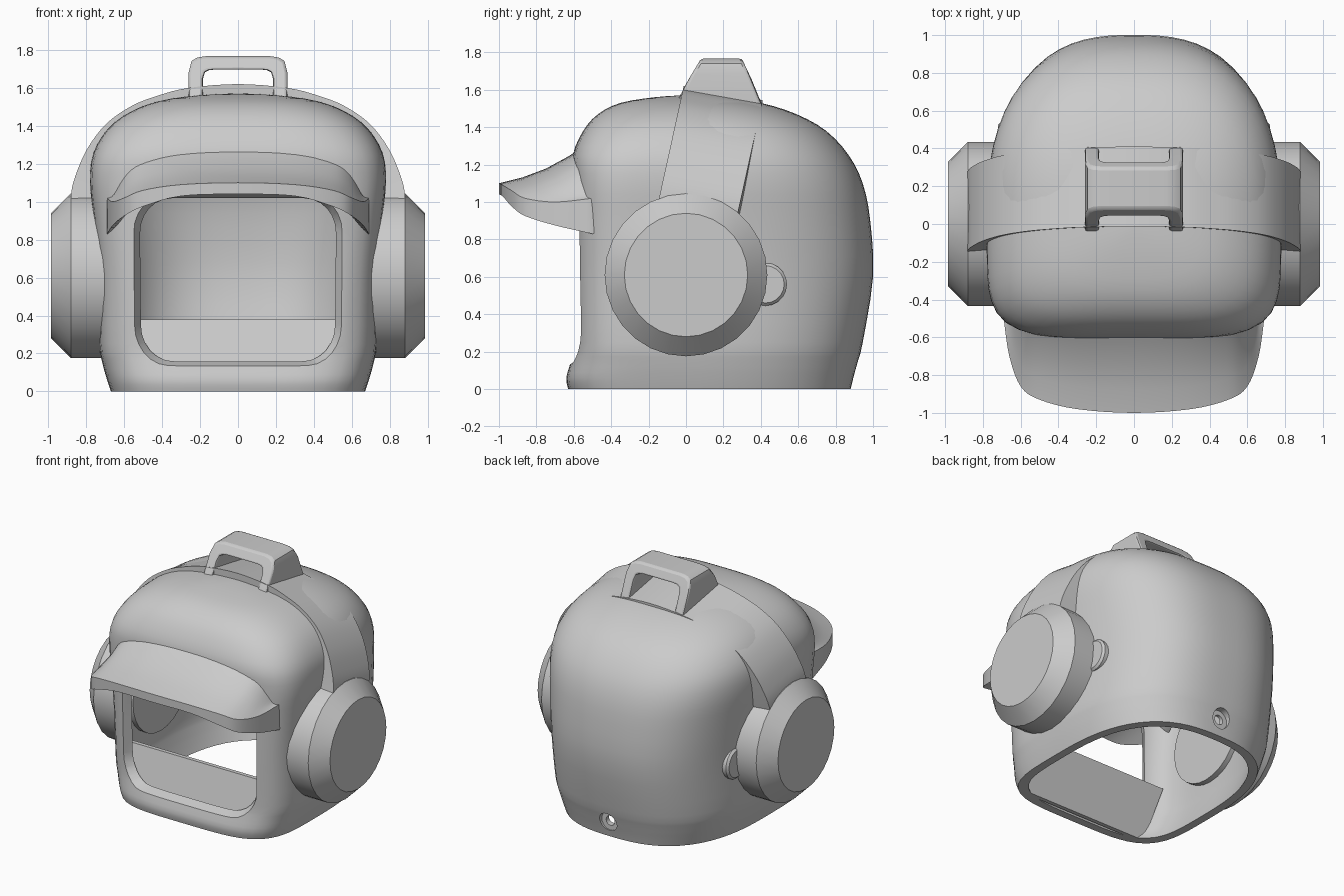
import bpy, bmesh, math

cube = bpy.data.objects.get("Cube")
if cube:
    bpy.data.objects.remove(cube, do_unlink=True)

GREY = (0.6, 0.6, 0.6, 1.0)
mat = bpy.data.materials.new("plain_grey")
mat.use_nodes = True
mat.diffuse_color = GREY
mat.node_tree.nodes["Principled BSDF"].inputs["Base Color"].default_value = GREY


def smooth_rows(rows, steps):
    """Catmull-Rom interpolation through rows of numbers."""
    out = []
    for i in range(len(rows) - 1):
        a, b, c, d = (rows[max(i - 1, 0)], rows[i], rows[i + 1],
                      rows[min(i + 2, len(rows) - 1)])
        for s in range(steps):
            t = s / steps
            out.append([0.5 * (2 * q + (r - p) * t + (2 * p - 5 * q + 4 * r - u) * t ** 2
                               + (3 * q - p - 3 * r + u) * t ** 3)
                        for p, q, r, u in zip(a, b, c, d)])
    return out + [list(rows[-1])]


def loft(name, rings, angle=35):
    """Skin closed rings of points and cap both ends."""
    bm = bmesh.new()
    vs = [[bm.verts.new(p) for p in ring] for ring in rings]
    n = len(vs[0])
    for a, b in zip(vs, vs[1:]):
        for i in range(n):
            bm.faces.new((a[i], a[(i + 1) % n], b[(i + 1) % n], b[i]))
    bm.faces.new(vs[0])
    bm.faces.new(vs[-1])
    bmesh.ops.recalc_face_normals(bm, faces=bm.faces)
    me = bpy.data.meshes.new(name)
    bm.to_mesh(me)
    bm.free()
    me.materials.append(mat)
    ob = bpy.data.objects.new(name, me)
    bpy.context.collection.objects.link(ob)
    shade(ob, angle)
    return ob


def shade(ob, angle):
    bpy.ops.object.select_all(action='DESELECT')
    ob.select_set(True)
    bpy.context.view_layer.objects.active = ob
    bpy.ops.object.shade_smooth_by_angle(angle=math.radians(angle))


def bake(ob):
    """Replace the mesh by its modified result."""
    bpy.context.view_layer.update()
    me = bpy.data.meshes.new_from_object(
        ob.evaluated_get(bpy.context.evaluated_depsgraph_get()))
    ob.modifiers.clear()
    ob.data = me


def cut(ob, cutter):
    mod = ob.modifiers.new("cut", 'BOOLEAN')
    mod.operation, mod.solver, mod.object = 'DIFFERENCE', 'EXACT', cutter
    bake(ob)
    bpy.data.objects.remove(cutter, do_unlink=True)


def turned(name, axis, centre, stations, sides=32, angle=25):
    """Round part along x or y from (position, radius) stations."""
    rings = []
    for pos, r in stations:
        ring = []
        for k in range(sides):
            a = math.tau * k / sides
            u, v = r * math.sin(a), r * math.cos(a)
            ring.append((pos, centre[0] + u, centre[1] + v) if axis == 'x'
                        else (centre[0] + u, pos, centre[1] + v))
        rings.append(ring)
    return loft(name, rings, angle)


def mirrored(rows, signed):
    """Full left-to-right list from rows that start at the middle."""
    left = [[-v if i in signed else v for i, v in enumerate(r)] for r in rows[:0:-1]]
    return left + [list(r) for r in rows]


# Shell: height, half width, front depth, back depth, front squareness
PROFILE = [
    (0, .67, .63, .88, 4.2), (.06, .69, .64, .895, 4.2), (.15, .715, .615, .92, 4.4),
    (.25, .73, .595, .945, 4.8), (.6, .735, .595, 1.0, 5.2), (.9, .76, .595, .985, 5.2),
    (1.1, .78, .60, .945, 5.0), (1.25, .765, .605, .87, 4.4), (1.38, .69, .55, .75, 3.9),
    (1.47, .575, .47, .59, 3.5), (1.53, .42, .35, .40, 3.2), (1.56, .22, .17, .2, 3),
    (1.57, .03, .03, .03, 3)]


def shell_ring(z, w, front, back, square, inset=0.0):
    """Squarish at the front, rounder at the back."""
    ring = []
    for k in range(72):
        a = math.tau * k / 72
        c, s = math.cos(a), math.sin(a)
        n = 2.65 if s > 0 else square
        r = (abs(c) ** n + abs(s) ** n) ** (-1 / n)
        depth = back if s > 0 else front
        ring.append((max(w - inset, .02) * r * c, max(depth - inset, .02) * r * s, z))
    return ring


rows = smooth_rows(PROFILE, 3)
inner = [shell_ring(row[0] * (1.51 / 1.57), *row[1:], .06) for row in rows]
shell = loft("helmet_shell", inner[::-1] + [shell_ring(*row) for row in rows])


def rounded_rect(hw, hh, zc, y, r):
    ring = []
    for sx, sz, start in ((1, 1, 0), (-1, 1, 90), (-1, -1, 180), (1, -1, 270)):
        for k in range(7):
            a = math.radians(start + 15 * k)
            ring.append((sx * (hw - r) + r * math.cos(a), y,
                         zc + sz * (hh - r) + r * math.sin(a)))
    return ring


# Face opening with splayed sides, and the stepped hole low at the back
cut(shell, loft("opening_cutter", [rounded_rect(.65, .50, .59, -.75, .24),
                                   rounded_rect(.40, .35, .59, -.3, .12)]))
cut(shell, turned("hole_cutter", 'y', (0, .12),
                  [(.7, .035), (.885, .035), (.885, .07), (1.1, .07)], 20))
shade(shell, 35)

# Chin panel leaning back behind the sill
loft("chin_panel", [[(s * .52, -.55, 0), (s * .6, -.44, .38),
                     (s * .6, -.41, .38), (s * .52, -.52, 0)] for s in (-1, 1)])

# Brim: outer x, y, top z, bottom z, then root x, y, top z, bottom z
BRIM = [
    (0, -1.0, 1.10, 1.04, 0, -.5, 1.33, 1.05),
    (.3, -.98, 1.09, 1.03, .3, -.5, 1.32, 1.04),
    (.5, -.93, 1.06, .975, .48, -.49, 1.28, 1.0),
    (.6, -.86, 1.02, .925, .57, -.47, 1.23, .95),
    (.66, -.70, 1.00, .875, .62, -.40, 1.17, .88),
    (.69, -.50, 1.02, .83, .62, -.33, 1.10, .85)]
rings = []
for ox, oy, ot, ob, rx, ry, rt, rb in smooth_rows(mirrored(BRIM, (0, 4)), 4):
    ring = [(ox, oy, ob), (ox, oy, ot)]
    for t in (.25, .5, .75):
        ring.append((ox + (rx - ox) * t, oy + (ry - oy) * t,
                     ot + (rt - ot) * t - .16 * (rt - ot) * math.sin(math.pi * t)))
    rings.append(ring + [(rx, ry, rt), (rx, ry, rb)])
loft("brim", rings, 40)

# Headband: tilted strap over the crown, thick enough to sink into the shell
BAND = [(0, 1.62), (.26, 1.6), (.42, 1.56), (.56, 1.505), (.69, 1.415),
        (.785, 1.295), (.845, 1.17), (.88, 1.04), (.88, .85)]
rings = []
for x, z in smooth_rows(mirrored(BAND, (0,)), 4):
    yf, yb = -.14 + (z - 1.04) * .22, .28 + (z - 1.03) * .22
    ix, iz = x * .86, .6 + (z - .6) * .9
    rings.append([(x, yf, z), (x, yb, z - .075), (ix, yb, iz - .075), (ix, yf, iz)])
loft("headband", rings)

# Top handle: arch with sloping front and back
ARCH = [(0, 1), (.17, 1), (.215, .96), (.245, .85), (.26, .5), (.26, -.6)]
rings = []
for x, h in mirrored(ARCH, (0,)):
    z, ix, iz = 1.6 + h * .167, x * .71, 1.6 + h * .167 - .07 * max(h, 0)
    ring = []
    for px, pz in ((x, z), (ix, iz)):
        zf = max(pz, 1.52)
        pair = [(px, -.02 + (zf - 1.6) * .6, pz), (px, .41 - (zf - 1.53) * .47, pz)]
        ring += pair if not ring else pair[::-1]
    rings.append(ring)
handle = loft("top_handle", rings, 40)
bev = handle.modifiers.new("soft_edges", 'BEVEL')
bev.width, bev.segments, bev.angle_limit = .015, 2, math.radians(50)
bake(handle)
shade(handle, 40)

# Ear cups with chamfered caps, and the small boss behind each
for side, label in ((1, "left"), (-1, "right")):
    turned(label + "_ear_cup", 'x', (0, .61),
           [(side * .63, .33), (side * .68, .33), (side * .68, .435),
            (side * .88, .435), (side * .985, .33)], 28, 20)
    turned(label + "_ear_boss", 'x', (.425, .56),
           [(side * .62, .115), (side * .705, .115), (side * .72, .10)], 20)
